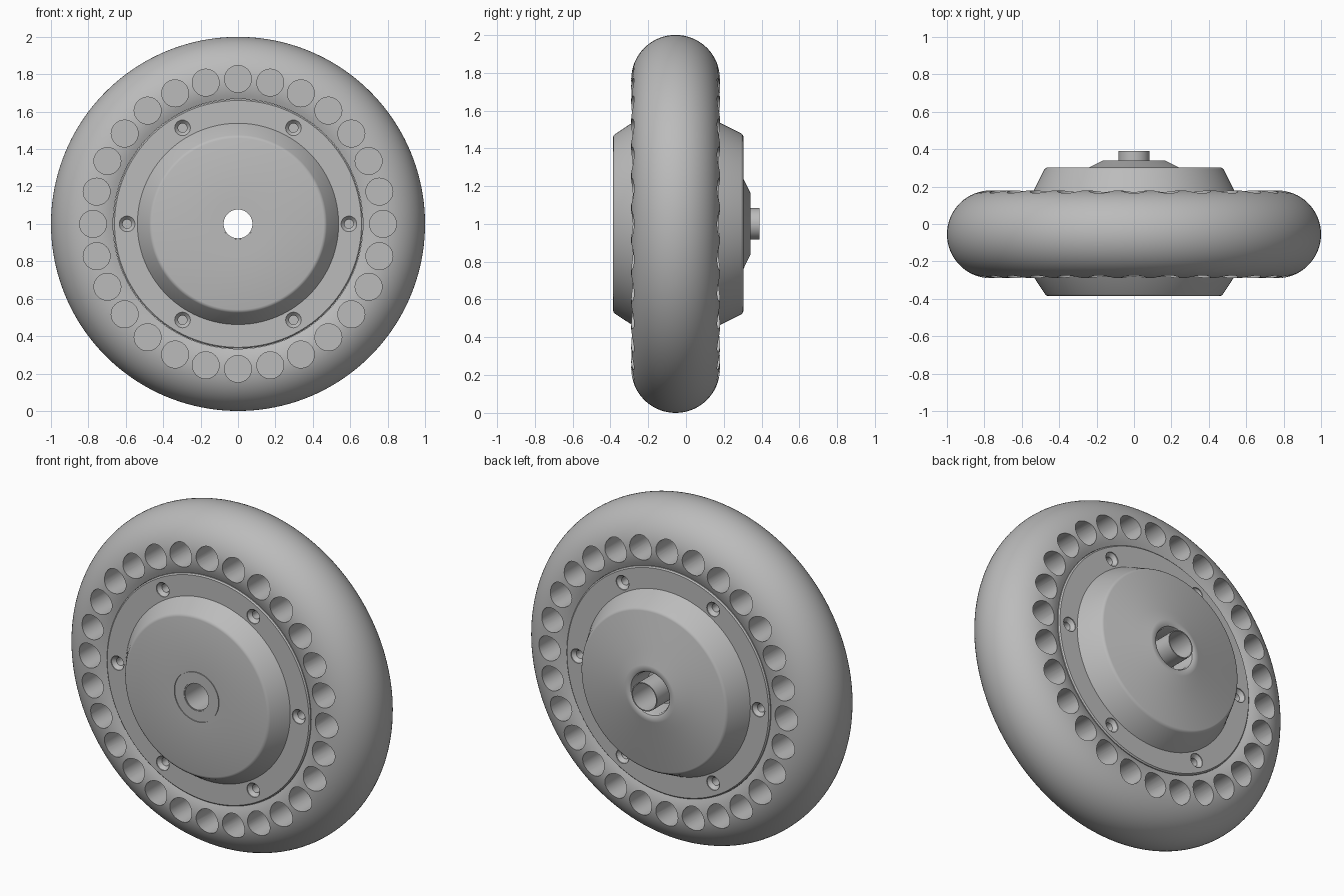
import bpy, bmesh, math
from mathutils import Matrix, Vector

cube = bpy.data.objects.get("Cube")
if cube:
    bpy.data.objects.remove(cube, do_unlink=True)

grey = bpy.data.materials.new("plain grey")
grey.use_nodes = True
grey.diffuse_color = (0.5, 0.5, 0.5, 1)
grey.node_tree.nodes["Principled BSDF"].inputs["Base Color"].default_value = (0.5, 0.5, 0.5, 1)

TYRE_Y = -0.055    # middle plane of the tyre
MAJOR, MINOR = 0.765, 0.235


def make_object(name, bm):
    bmesh.ops.recalc_face_normals(bm, faces=bm.faces)
    mesh = bpy.data.meshes.new(name)
    bm.to_mesh(mesh)
    bm.free()
    mesh.materials.append(grey)
    obj = bpy.data.objects.new(name, mesh)
    bpy.context.collection.objects.link(obj)
    return obj


def lathe(name, profile, steps=128):
    """Turn a closed (radius, y) profile around the wheel axis."""
    bm = bmesh.new()
    rings = []
    for i in range(steps):
        a = 2 * math.pi * i / steps
        rings.append([bm.verts.new((r * math.sin(a), y, 1 + r * math.cos(a))) for r, y in profile])
    n = len(profile)
    for i in range(steps):
        here, there = rings[i], rings[(i + 1) % steps]
        for j in range(n):
            k = (j + 1) % n
            bm.faces.new((here[j], here[k], there[k], there[j]))
    return make_object(name, bm)


def ring_of_cutters(name, count, distance, start, cuts, sides):
    """Round cutters along y; each cut is (y1, radius1, y2, radius2)."""
    bm = bmesh.new()
    for i in range(count):
        a = start + 2 * math.pi * i / count
        for y1, r1, y2, r2 in cuts:
            place = Matrix.Translation(Vector((distance * math.sin(a), (y1 + y2) / 2, 1 + distance * math.cos(a))))
            bmesh.ops.create_cone(bm, cap_ends=True, segments=sides, radius1=r1, radius2=r2,
                                  depth=y2 - y1, matrix=place @ Matrix.Rotation(-math.pi / 2, 4, 'X'))
    obj = make_object(name, bm)
    obj.hide_render = True
    return obj


def cut(target, cutter):
    mod = target.modifiers.new("holes", 'BOOLEAN')
    mod.operation = 'DIFFERENCE'
    mod.solver = 'EXACT'
    mod.object = cutter
    bpy.context.view_layer.objects.active = target
    bpy.ops.object.modifier_apply(modifier=mod.name)
    bpy.data.objects.remove(cutter, do_unlink=True)


# Tyre: round section, cut off where it seats on the hub
limit = math.acos((0.668 - MAJOR) / MINOR)
arc = [-limit + 2 * limit * i / 44 for i in range(45)]
tyre = lathe("tyre", [(MAJOR + MINOR * math.cos(t), TYRE_Y + MINOR * math.sin(t)) for t in arc], 160)

# Blind round pockets on both sides of the tyre
cut(tyre, ring_of_cutters("tyre_pocket_cutter", 28, MAJOR + 0.01, 0,
                          [(-0.4, 0.072, -0.085, 0.072), (-0.025, 0.072, 0.3, 0.072)], 32))

# Hub: flanges, raised covers, seam ring in front and open boss behind
hub = lathe("hub", [
    (0.083, -0.386), (0.143, -0.386), (0.143, -0.381), (0.147, -0.381), (0.147, -0.386),
    (0.458, -0.386), (0.468, -0.383), (0.475, -0.376), (0.538, -0.28),
    (0.66, -0.28), (0.667, -0.273), (0.667, 0.163), (0.66, 0.17), (0.54, 0.17),
    (0.48, 0.29), (0.474, 0.298), (0.464, 0.303), (0.24, 0.303), (0.165, 0.34),
    (0.14, 0.34), (0.127, 0.334), (0.12, 0.32), (0.12, 0.15), (0.083, 0.15)])

# Countersunk screw holes on both flanges
cut(hub, ring_of_cutters("countersink_cutter", 6, 0.593, math.pi / 6,
                         [(-0.30, 0.042, -0.255, 0.042), (0.145, 0.042, 0.20, 0.042)], 24))
cut(hub, ring_of_cutters("screw_hole_cutter", 6, 0.593, math.pi / 6,
                         [(-0.27, 0.024, -0.19, 0.024), (0.08, 0.024, 0.16, 0.024)], 24))

# Tapered screw seats inside each countersink
seats = []
for i in range(6):
    a = math.pi / 6 + i * math.pi / 3
    for side, face in ((-1, -0.255), (1, 0.145)):
        seat = lathe("screw_seat", [(0.024, 0), (0.042, 0), (0.042, side * 0.02)], 24)
        seat.location = (0.593 * math.sin(a), face, 0.593 * math.cos(a))
        seats.append(seat)

# Hollow axle sleeve running right through
sleeve = lathe("axle_sleeve", [(0.077, -0.384), (0.083, -0.384), (0.083, 0.39), (0.077, 0.39)], 64)

# Bearing ring set inside the rear boss
bearing = lathe("bearing_ring", [(0.083, 0.16), (0.1, 0.16), (0.1, 0.22), (0.083, 0.22)], 64)

bpy.ops.object.select_all(action='DESELECT')
for obj in [tyre, hub, sleeve, bearing] + seats:
    obj.select_set(True)
bpy.context.view_layer.objects.active = tyre
bpy.ops.object.shade_smooth_by_angle(angle=math.radians(35))
